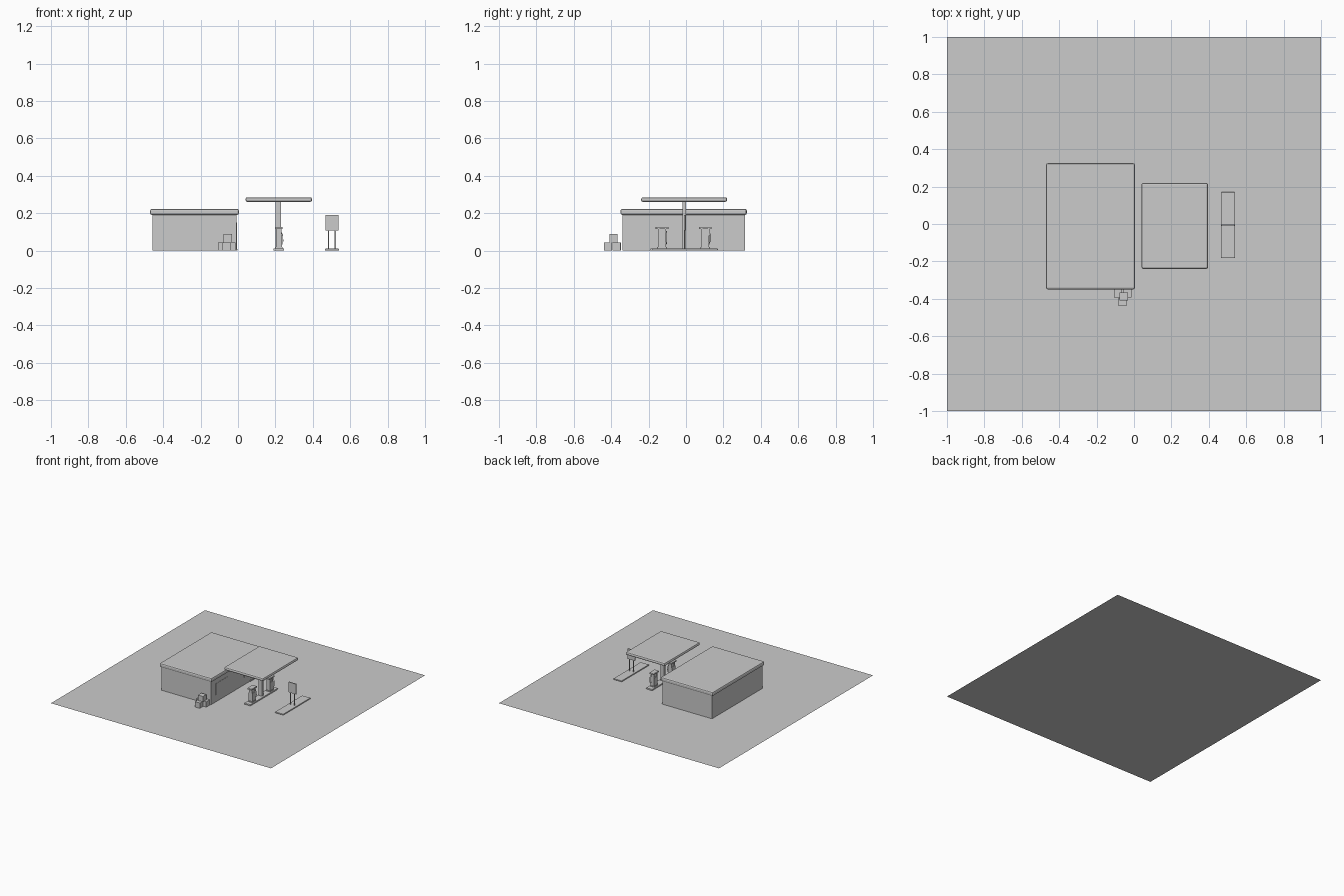
import bpy, bmesh

if "Cube" in bpy.data.objects:
    bpy.data.objects.remove(bpy.data.objects["Cube"])


def box(name, x, y, z, bevel=0.0):
    """Box spanning the given (min, max) ranges, optionally chamfered."""
    bm = bmesh.new()
    bmesh.ops.create_cube(bm, size=1)
    for v in bm.verts:
        v.co = [(r[0] + r[1]) / 2 + c * (r[1] - r[0]) for c, r in zip(v.co, (x, y, z))]
    if bevel:
        bmesh.ops.bevel(bm, geom=bm.edges[:], offset=bevel, segments=2,
                        profile=0.5, affect='EDGES')
    me = bpy.data.meshes.new(name)
    bm.to_mesh(me)
    bm.free()
    ob = bpy.data.objects.new(name, me)
    bpy.context.collection.objects.link(ob)
    return ob


def tube(name, pts, r):
    """Bent tube through the points."""
    cu = bpy.data.curves.new(name, 'CURVE')
    cu.dimensions = '3D'
    cu.bevel_depth = r
    cu.bevel_resolution = 1
    cu.use_fill_caps = True
    sp = cu.splines.new('POLY')
    sp.points.add(len(pts) - 1)
    for p, co in zip(sp.points, pts):
        p.co = (*co, 1)
    ob = bpy.data.objects.new(name, cu)
    bpy.context.collection.objects.link(ob)


# Flat lot
bpy.ops.mesh.primitive_plane_add(size=2)
bpy.context.object.name = "lot_surface"

# Shop with rounded roof slab
box("shop_walls", (-0.457, -0.008), (-0.34, 0.315), (0, 0.2))
box("shop_roof", (-0.47, 0.005), (-0.35, 0.325), (0.19, 0.223), 0.01)

# Door and windows facing the pumps
box("shop_door", (-0.01, -0.006), (-0.05, 0.03), (0.005, 0.15))
for i, y in enumerate((-0.2, 0.17)):
    box(f"shop_window_{i}", (-0.01, -0.006), (y - 0.08, y + 0.08), (0.06, 0.15))
box("shop_step", (-0.008, -0.003), (0.16, 0.315), (0, 0.007))

# Canopy on a central column
box("canopy", (0.04, 0.396), (-0.24, 0.22), (0.26, 0.285), 0.01)
box("canopy_column", (0.2, 0.231), (-0.02, 0.001), (0, 0.265))

# Pump island and two pumps
box("pump_island", (0.19, 0.246), (-0.19, 0.167), (0, 0.012), 0.003)
for i, y in enumerate((-0.128, 0.103)):
    box(f"pump_plinth_{i}", (0.199, 0.237), (y - 0.026, y + 0.026), (0.01, 0.018))
    box(f"pump_body_{i}", (0.202, 0.234), (y - 0.021, y + 0.021), (0.015, 0.085))
    for s in (-1, 1):
        box(f"pump_post_{i}_{s}", (0.204, 0.232),
            sorted((y + s * 0.015, y + s * 0.022)), (0.08, 0.116))
    box(f"pump_display_{i}", (0.208, 0.228), (y - 0.016, y + 0.016), (0.083, 0.116))
    box(f"pump_cap_{i}", (0.198, 0.238), (y - 0.034, y + 0.034), (0.114, 0.126), 0.002)
    tube(f"pump_hose_{i}", [(0.228, y + 0.024, 0.105), (0.238, y + 0.025, 0.085),
                            (0.241, y + 0.025, 0.05), (0.236, y + 0.024, 0.035),
                            (0.229, y + 0.022, 0.045)], 0.002)

# Roadside sign on its own low island
box("sign_island", (0.465, 0.54), (-0.183, 0.17), (0, 0.01), 0.003)
for i, x in enumerate((0.483, 0.52)):
    box(f"sign_leg_{i}", (x - 0.003, x + 0.003), (-0.011, -0.005), (0, 0.11))
box("sign_panel", (0.468, 0.536), (-0.012, -0.004), (0.106, 0.19))

# Stacked crates beside the shop
for i, (x, y, z) in enumerate(((-0.085, -0.37, 0), (-0.035, -0.372, 0),
                               (-0.062, -0.417, 0), (-0.055, -0.387, 0.044))):
    box(f"crate_{i}", (x - 0.022, x + 0.022), (y - 0.022, y + 0.022), (z, z + 0.044))
